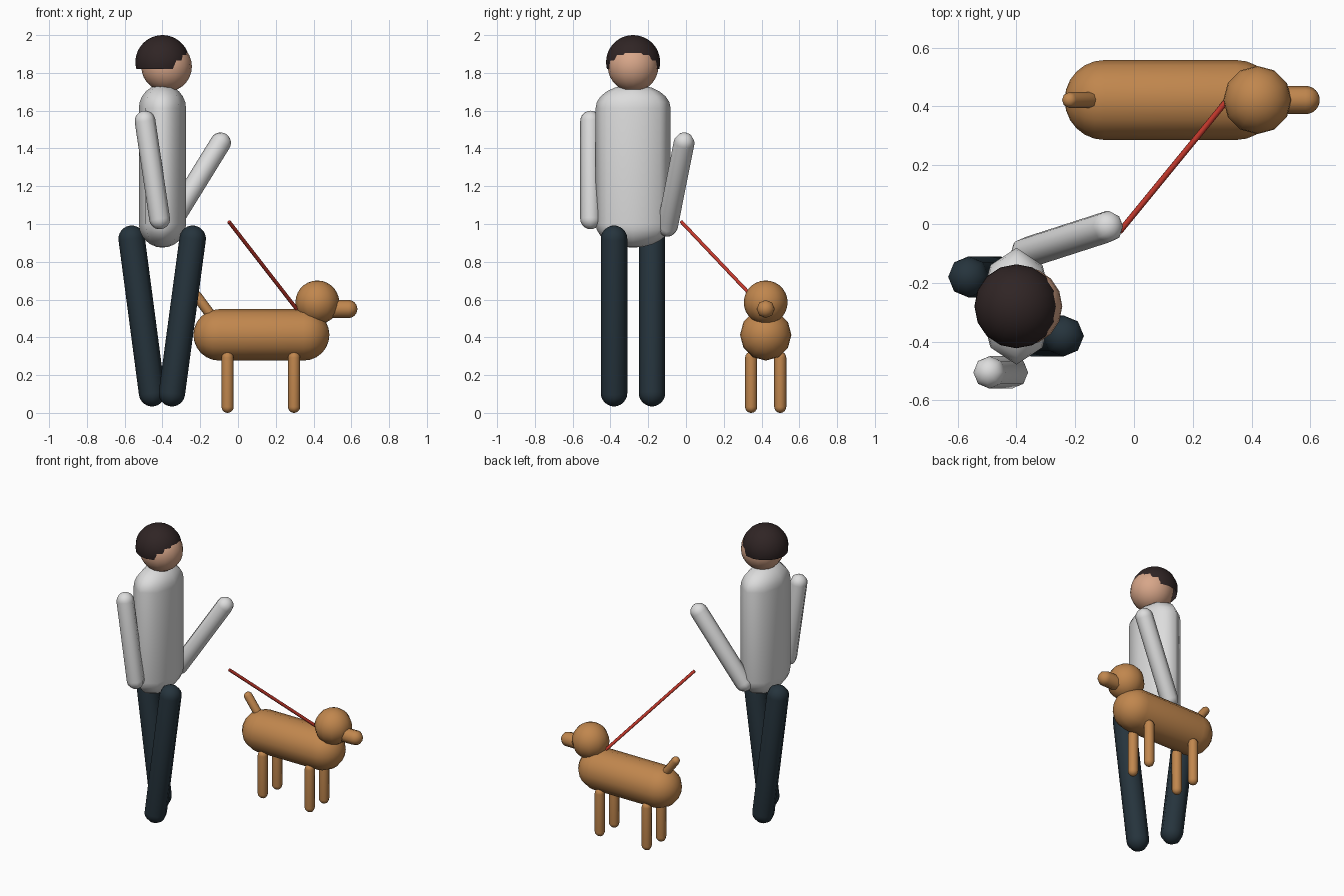
import bpy, bmesh, math
from mathutils import Vector

cube = bpy.data.objects.get("Cube")
if cube:
    bpy.data.objects.remove(cube, do_unlink=True)


def material(name, rgb):
    m = bpy.data.materials.new(name)
    m.use_nodes = True
    m.diffuse_color = (*rgb, 1)
    m.node_tree.nodes["Principled BSDF"].inputs["Base Color"].default_value = (*rgb, 1)
    return m


SHIRT = material("shirt_grey", (0.72, 0.72, 0.72))
PANTS = material("trouser_navy", (0.019, 0.034, 0.046))
SKIN = material("skin", (0.68, 0.38, 0.25))
HAIR = material("dark_hair", (0.029, 0.018, 0.018))
FUR = material("tan_fur", (0.53, 0.24, 0.075))
LEASH = material("red_leash", (0.55, 0.04, 0.025))


def lathe(name, profile, sides, mat):
    """Spin (radius, z) points around z; zero radius makes a pole."""
    bm = bmesh.new()
    rings = []
    for r, z in profile:
        if r < 1e-5:
            rings.append([bm.verts.new((0, 0, z))] * sides)
        else:
            rings.append([bm.verts.new((r * math.cos(a), r * math.sin(a), z))
                          for a in (math.tau * i / sides for i in range(sides))])
    for low, high in zip(rings, rings[1:]):
        for i in range(sides):
            j = (i + 1) % sides
            corners = list(dict.fromkeys((low[i], low[j], high[j], high[i])))
            bm.faces.new(corners)
    for f in bm.faces:
        f.smooth = True
    mesh = bpy.data.meshes.new(name)
    bm.to_mesh(mesh)
    bm.free()
    mesh.materials.append(mat)
    obj = bpy.data.objects.new(name, mesh)
    bpy.context.collection.objects.link(obj)
    return obj


def arc(r, start, end, steps, z=0):
    """Profile arc by latitude, from start to end."""
    return [(r * math.cos(a), z + r * math.sin(a))
            for a in (start + (end - start) * i / steps for i in range(steps + 1))]


def align(obj, a, b):
    a, b = Vector(a), Vector(b)
    obj.location = (a + b) / 2
    obj.rotation_mode = 'QUATERNION'
    obj.rotation_quaternion = Vector((0, 0, 1)).rotation_difference((b - a).normalized())


def capsule(name, a, b, r, mat, sides=8):
    """Round-ended rod between the two cap centres."""
    half = (Vector(b) - Vector(a)).length / 2
    q = math.pi / 2
    obj = lathe(name, arc(r, -q, 0, 6, -half) + arc(r, 0, q, 6, half), sides, mat)
    align(obj, a, b)
    return obj


def ball(name, centre, r, mat, sides=16, bottom=-math.pi / 2):
    obj = lathe(name, arc(r, bottom, math.pi / 2, 14), sides, mat)
    obj.location = centre
    return obj


# Walker: torso, head and open hair cap
torso = capsule("torso", (-0.4, -0.28, 1.0), (-0.4, -0.28, 1.613), 0.125, SHIRT)
torso.scale.y = 1.59
ball("head", (-0.378, -0.28, 1.834), 0.134, SKIN)
ball("hair", (-0.4, -0.28, 1.857), 0.143, HAIR, bottom=-0.25)

# Walker: arms and striding legs
capsule("right_arm", (-0.415, -0.505, 1.027), (-0.492, -0.505, 1.545), 0.055, SHIRT)
capsule("left_arm", (-0.365, -0.098, 0.988), (-0.092, -0.01, 1.43), 0.055, SHIRT)
capsule("right_leg", (-0.35, -0.381, 0.104), (-0.24, -0.381, 0.922), 0.07, PANTS)
capsule("left_leg", (-0.455, -0.18, 0.104), (-0.563, -0.18, 0.922), 0.07, PANTS)

# Dog: body, head, snout and tail
Y = 0.422
capsule("dog_body", (-0.1, Y, 0.413), (0.348, Y, 0.413), 0.136, FUR, 12)
ball("dog_head", (0.42, Y, 0.585), 0.116, FUR, 12)
capsule("dog_snout", (0.45, Y, 0.55), (0.584, Y, 0.55), 0.048, FUR)
capsule("dog_tail", (-0.13, Y, 0.5), (-0.218, Y, 0.618), 0.027, FUR)

# Dog: four legs
for end, x in (("back", -0.055), ("front", 0.297)):
    for side, dy in (("right", -0.077), ("left", 0.077)):
        capsule(f"dog_{end}_{side}_leg", (x, Y + dy, 0.032), (x, Y + dy, 0.292), 0.032, FUR)

# Leash: capped thin rod
start, stop = (-0.048, -0.025, 1.012), (0.312, 0.415, 0.548)
half = (Vector(stop) - Vector(start)).length / 2
leash = lathe("leash", [(0, -half), (0.01, -half), (0.01, half), (0, half)], 8, LEASH)
align(leash, start, stop)
for poly in leash.data.polygons:
    poly.use_smooth = abs(poly.normal.z) < 0.5
